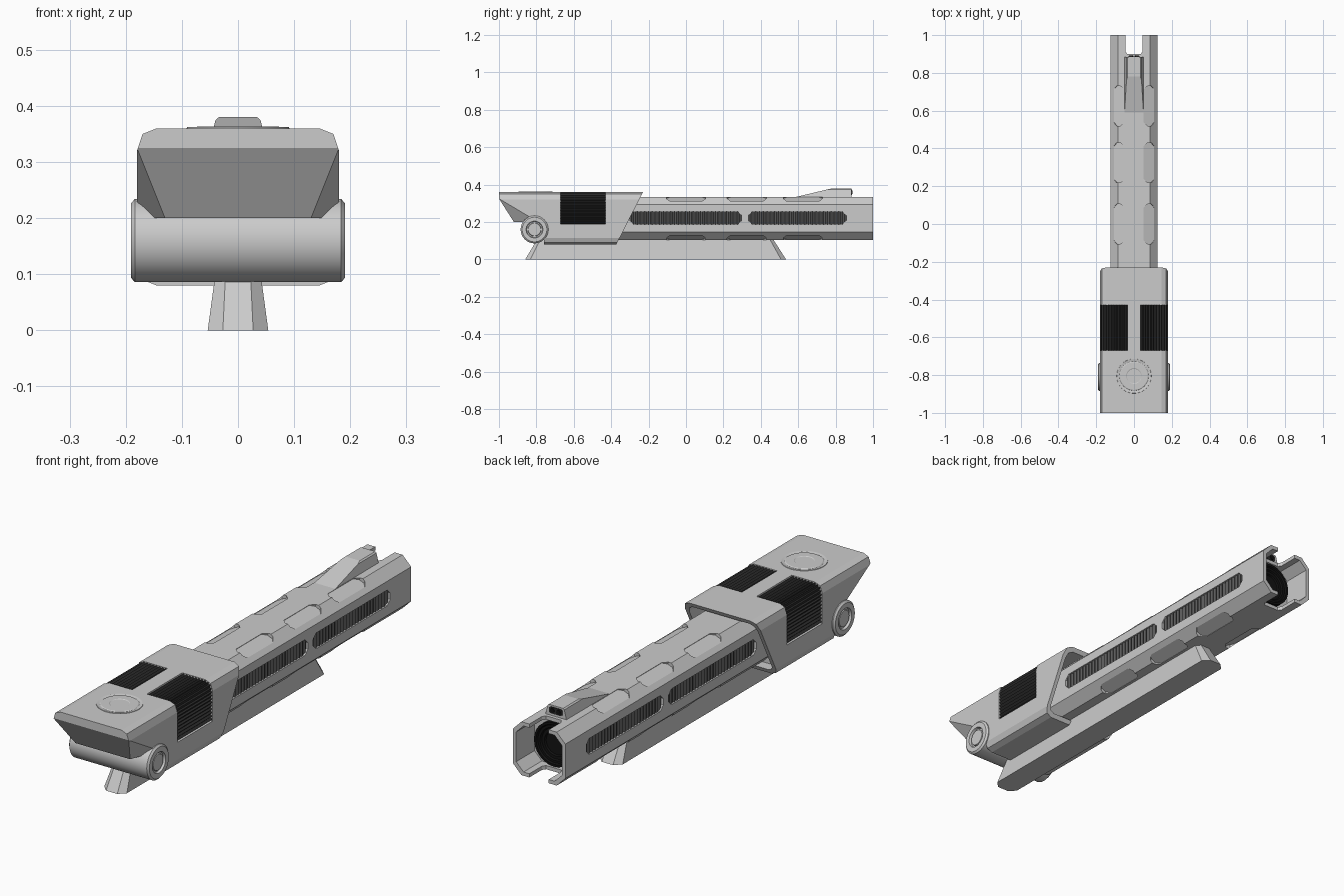
import bpy, bmesh, math
from mathutils import Vector, Matrix

if "Cube" in bpy.data.objects:
    bpy.data.objects.remove(bpy.data.objects["Cube"])


def material(name, v):
    m = bpy.data.materials.new(name)
    m.diffuse_color = (v, v, v, 1)
    m.use_nodes = True
    m.node_tree.nodes["Principled BSDF"].inputs["Base Color"].default_value = m.diffuse_color
    return m


GREY = material("light_grey", 0.6)
SLOT = material("dark_grey", 0.1)
VENT = material("charcoal", 0.025)
BLACK = material("black", 0.006)


def finish(name, bm, mat):
    bmesh.ops.recalc_face_normals(bm, faces=bm.faces)
    me = bpy.data.meshes.new(name)
    bm.to_mesh(me)
    bm.free()
    me.materials.append(mat)
    ob = bpy.data.objects.new(name, me)
    bpy.context.collection.objects.link(ob)
    return ob


def place(axis, p, h):
    u, v = p
    return {"x": (h, u, v), "y": (u, h, v), "z": (u, v, h)}[axis]


def prism(name, axis, pts, a, b, mat=GREY, planes=(), matrix=None):
    """Extrude a 2D outline along an axis, then trim it with (point, outward normal) planes."""
    bm = bmesh.new()
    lo = [bm.verts.new(place(axis, p, a)) for p in pts]
    hi = [bm.verts.new(place(axis, p, b)) for p in pts]
    bm.faces.new(lo)
    bm.faces.new(hi)
    n = len(pts)
    for i in range(n):
        j = (i + 1) % n
        bm.faces.new((lo[i], lo[j], hi[j], hi[i]))
    bmesh.ops.recalc_face_normals(bm, faces=bm.faces)
    for co, no in planes:
        r = bmesh.ops.bisect_plane(bm, geom=bm.verts[:] + bm.edges[:] + bm.faces[:], dist=1e-5,
                                   plane_co=co, plane_no=Vector(no).normalized(), clear_outer=True)
        cut_edges = [e for e in r["geom_cut"] if isinstance(e, bmesh.types.BMEdge) and e.is_boundary]
        if cut_edges:
            bmesh.ops.holes_fill(bm, edges=cut_edges, sides=0)
    if matrix:
        bm.transform(matrix)
    return finish(name, bm, mat)


def lathe(name, axis, profile, centre, mat=GREY, steps=48):
    """Spin a (radius, height) profile around an axis."""
    bm = bmesh.new()
    rings = []
    for r, h in profile:
        k = 1 if r == 0 else steps
        rings.append([bm.verts.new(Vector(place(axis, (r * math.cos(2 * math.pi * i / steps),
                                                       r * math.sin(2 * math.pi * i / steps)), h))
                                   + Vector(centre)) for i in range(k)])
    for p, q in zip(rings, rings[1:]):
        for i in range(steps):
            j = (i + 1) % steps
            f = [p[i % len(p)], p[j % len(p)], q[j % len(q)], q[i % len(q)]]
            bm.faces.new(list(dict.fromkeys(f)))
    ob = finish(name, bm, mat)
    bpy.ops.object.select_all(action="DESELECT")
    bpy.context.view_layer.objects.active = ob
    ob.select_set(True)
    bpy.ops.object.shade_smooth_by_angle(angle=math.radians(30))
    return ob


def cut(ob, cutter):
    mod = ob.modifiers.new("cut", "BOOLEAN")
    mod.object, mod.operation, mod.solver = cutter, "DIFFERENCE", "EXACT"
    bpy.ops.object.select_all(action="DESELECT")
    bpy.context.view_layer.objects.active = ob
    ob.select_set(True)
    bpy.ops.object.modifier_apply(modifier=mod.name)
    bpy.data.objects.remove(cutter)


def rect(u0, u1, v0, v1, c=0.0):
    """Rectangle outline with chamfered corners."""
    if c == 0:
        return [(u0, v0), (u1, v0), (u1, v1), (u0, v1)]
    return [(u0 + c, v0), (u1 - c, v0), (u1, v0 + c), (u1, v1 - c),
            (u1 - c, v1), (u0 + c, v1), (u0, v1 - c), (u0, v0 + c)]


def mirrored(half):
    return half + [(-x, z) for x, z in reversed(half)]


# Rear housing: main shell with slanted, hollow front
section = mirrored([(.145, .36), (.17, .35), (.18, .32), (.18, .115), (.17, .09), (.145, .08)])
housing = prism("housing", "y", section, -.76, -.15,
                planes=[((0, -.23, .36), (0, .275, -.14))])
inner = mirrored([(.135, .342), (.155, .333), (.163, .31), (.163, .12), (.155, .105), (.137, .098)])
cut(housing, prism("cutter", "y", inner, -.41, 0))

# Rear overhang with tapered corners
planes = [((0, 0, .2), (0, 0, -1)), ((0, -1, .325), (0, -.125, -.08))]
for s in (1, -1):
    a, b, c = Vector((s * .18, -1, .325)), Vector((s * .13, -.92, .2)), Vector((s * .18, -.84, .23))
    no = (b - a).cross(c - a)
    planes.append((a, no if no.x * s > 0 else -no))
prism("rear_overhang", "y", section, -1, -.76, planes=planes)


# Ribbed vents wrapping the upper housing corners
def wrap(s, d):
    return [(s * x, z) for x, z in ((.035, .36 + d), (.145 + .2 * d, .36 + d), (.17 + .7 * d, .35 + .7 * d),
                                    (.18 + d, .32 + .2 * d), (.18 + d, .19))]


def along(path, t):
    pts = [Vector(p) for p in path]
    left = t * sum((q - p).length for p, q in zip(pts, pts[1:]))
    for p, q in zip(pts, pts[1:]):
        if left <= (q - p).length:
            return tuple(p.lerp(q, left / (q - p).length))
        left -= (q - p).length
    return tuple(pts[-1])


for s, side in ((1, "right"), (-1, "left")):
    cut(housing, prism("cutter", "y", wrap(s, .012) + wrap(s, -.012)[::-1], -.67, -.43))
    n = 40
    ribs = [along(wrap(s, -.001 if i % 2 else -.010), i / n) for i in range(n + 1)]
    prism("vent_" + side, "y", ribs + wrap(s, -.018)[::-1], -.672, -.428, VENT)

# Round cap on top of the housing
lathe("top_cap", "z", [(0, .001), (.038, .001), (.041, .003), (.073, .003), (.077, .0005),
                       (.084, .0005), (.087, .002), (.091, .002), (.093, -.004), (0, -.004)], (0, -.805, .36))

# Cross cylinder below the overhang
half = [(0, .187), (.034, .187), (.036, .181), (.042, .181), (.045, .191), (.066, .191), (.074, .184)]
lathe("pivot_cylinder", "x", half + [(r, -h) for r, h in reversed(half)], (0, -.81, .16))

# Octagonal barrel shroud with open, notched end
barrel = prism("barrel_shroud", "y", rect(-.125, .125, .105, .335, .041), -.45, 1)
cut(barrel, prism("cutter", "y", rect(-.109, .109, .121, .319, .035), .875, 1.1))
notch = [(-.036, .9), (.036, .9), (.046, .915), (.046, 1.1), (-.046, 1.1), (-.046, .915)]
cut(barrel, prism("cutter", "z", notch, 0, .5))

# Pockets scooped out of the four long edges
for s in (1, -1):
    for x, z, ang in ((.084, .335, 22.5), (.084, .105, 157.5)):
        for y in (0, .325, .625):
            m = Matrix.Translation((s * x, y, z)) @ Matrix.Rotation(math.radians(s * ang), 4, "Y")
            cut(barrel, prism("cutter", "z", rect(-.03, .03, -.105, .105, .018), -.015, .04, matrix=m))

# Long side slots with ribbed dark inserts
for s, side in ((1, "right"), (-1, "left")):
    for k, (y0, y1) in enumerate(((-.3, .297), (.333, .857))):
        cut(barrel, prism("cutter", "x", rect(y0, y1, .188, .256, .02), s * .112, s * .15))
        n = 2 * round((y1 - y0) / .02)
        zig = [(s * (.121 if i % 2 else .115), y0 + (y1 - y0) * i / n) for i in range(n + 1)]
        prism(f"slot_insert_{side}_{k + 1}", "z", zig + [(s * .105, y1), (s * .105, y0)], .187, .257, SLOT)

# Dark muzzle with concentric steps inside the open end
lathe("muzzle", "y", [(0, .86), (.094, .86), (.094, .9), (.084, .9), (.08, .893), (.07, .893), (.066, .886),
                      (.054, .886), (.05, .88), (0, .88)], (0, 0, .22), BLACK)

# Ramped sight on top with twin lenses
trim = [((s * .034, 0, .38), (s * .01, 0, .012)) for s in (1, -1)]
trim += [((s * .05, .6, .335), (s * 1, 0, .25)) for s in (1, -1)]
prism("sight", "x", [(.57, .33), (.78, .38), (.885, .38), (.885, .33)], -.05, .05, planes=trim)
prism("sight_panel", "y", rect(-.032, .032, .345, .373, .006), .88, .888, VENT)
for s, side in ((1, "right"), (-1, "left")):
    lathe("lens_" + side, "y", [(0, 0), (.01, 0), (.01, .006), (0, .006)], (s * .015, .885, .359), BLACK, 16)

# Long tapered foot rail underneath
bm = bmesh.new()
low = [bm.verts.new((x, y, 0)) for x, y in rect(-.054, .054, -.86, .535, .027)]
top = [bm.verts.new((x, y, .125)) for x, y in rect(-.037, .037, -.785, .455, .016)]
bm.faces.new(low)
bm.faces.new(top)
for i in range(8):
    j = (i + 1) % 8
    bm.faces.new((low[i], low[j], top[j], top[i]))
finish("foot_rail", bm, GREY)
